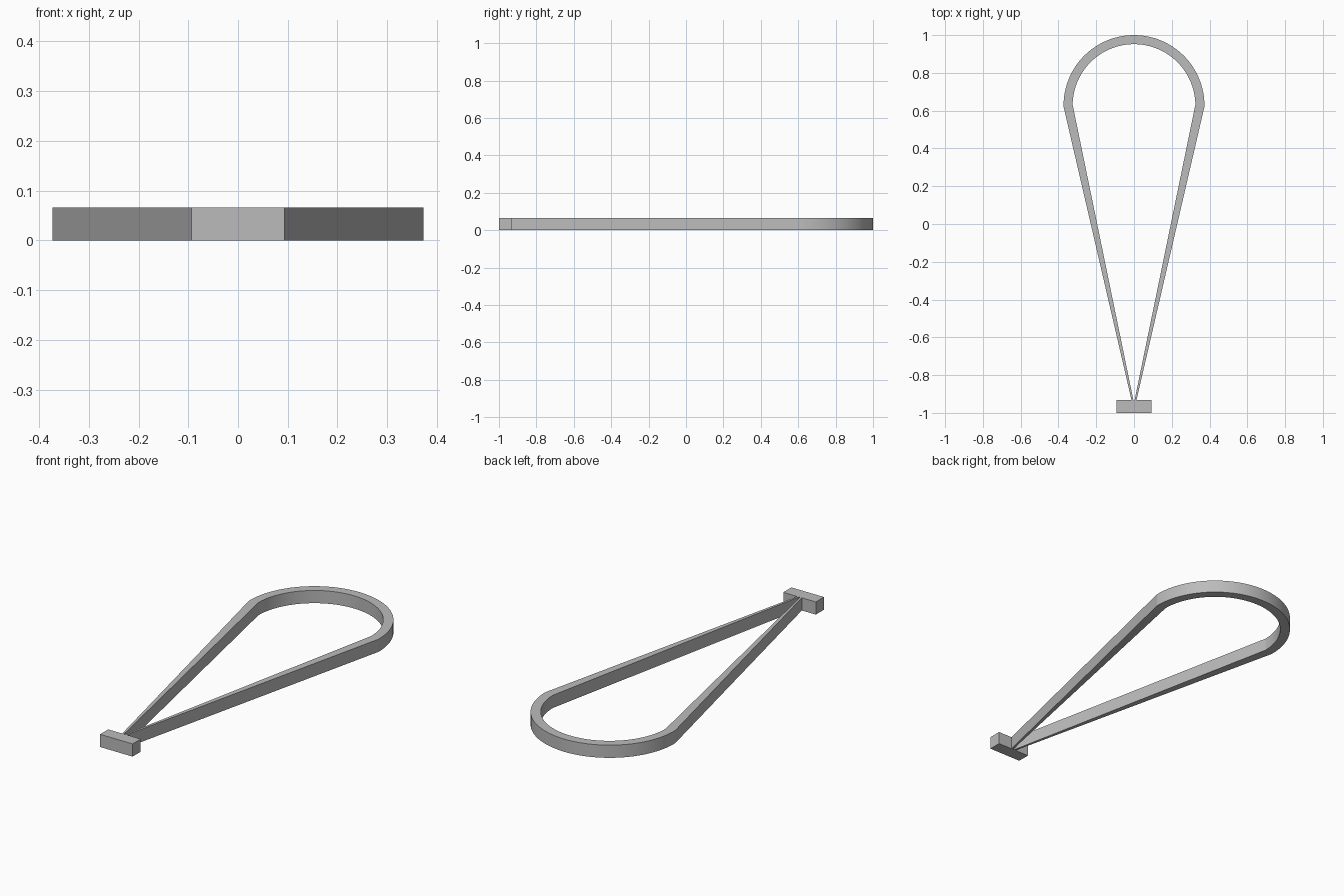
import bpy
import bmesh
from math import cos, sin, pi, radians

HEIGHT = 0.066
BLOCK_BACK = -0.933
ARC_Y = 0.627
ARC_STEPS = 64

cube = bpy.data.objects.get("Cube")
if cube:
    bpy.data.objects.remove(cube, do_unlink=True)

grey = bpy.data.materials.new("plain grey")
grey.use_nodes = True
colour = (0.5, 0.5, 0.5, 1)
grey.diffuse_color = colour
grey.node_tree.nodes["Principled BSDF"].inputs["Base Color"].default_value = colour


def make_object(name, bm):
    bmesh.ops.recalc_face_normals(bm, faces=bm.faces)
    mesh = bpy.data.meshes.new(name)
    bm.to_mesh(mesh)
    bm.free()
    mesh.materials.append(grey)
    obj = bpy.data.objects.new(name, mesh)
    bpy.context.collection.objects.link(obj)
    return obj


def teardrop(radius, tip_x, corner_y):
    """Outline from the right tip, round the arc, to the left tip."""
    arc = [(radius * cos(pi * i / ARC_STEPS), ARC_Y + radius * sin(pi * i / ARC_STEPS))
           for i in range(ARC_STEPS + 1)]
    arc[0], arc[-1] = (radius, corner_y), (-radius, corner_y)
    return [(tip_x, BLOCK_BACK)] + arc + [(-tip_x, BLOCK_BACK)]


# Loop: two tapering arms joined by a half-round band
bm = bmesh.new()
outer = [bm.verts.new((x, y, 0)) for x, y in teardrop(0.373, 0.013, 0.622)]
inner = [bm.verts.new((x, y, 0)) for x, y in teardrop(0.325, 0.003, 0.632)]
for i in range(len(outer) - 1):
    bm.faces.new((outer[i], outer[i + 1], inner[i + 1], inner[i]))
result = bmesh.ops.extrude_face_region(bm, geom=bm.faces[:])
top = [v for v in result["geom"] if isinstance(v, bmesh.types.BMVert)]
bmesh.ops.translate(bm, verts=top, vec=(0, 0, HEIGHT))
loop = make_object("teardrop_loop", bm)

bpy.ops.object.select_all(action='DESELECT')
loop.select_set(True)
bpy.context.view_layer.objects.active = loop
bpy.ops.object.shade_smooth_by_angle(angle=radians(8))

# End block: short crossbar at the tip
bm = bmesh.new()
bmesh.ops.create_cube(bm, size=1)
depth = BLOCK_BACK + 1
bmesh.ops.scale(bm, verts=bm.verts, vec=(0.187, depth, HEIGHT))
bmesh.ops.translate(bm, verts=bm.verts, vec=(0, -1 + depth / 2, HEIGHT / 2))
make_object("end_block", bm)
